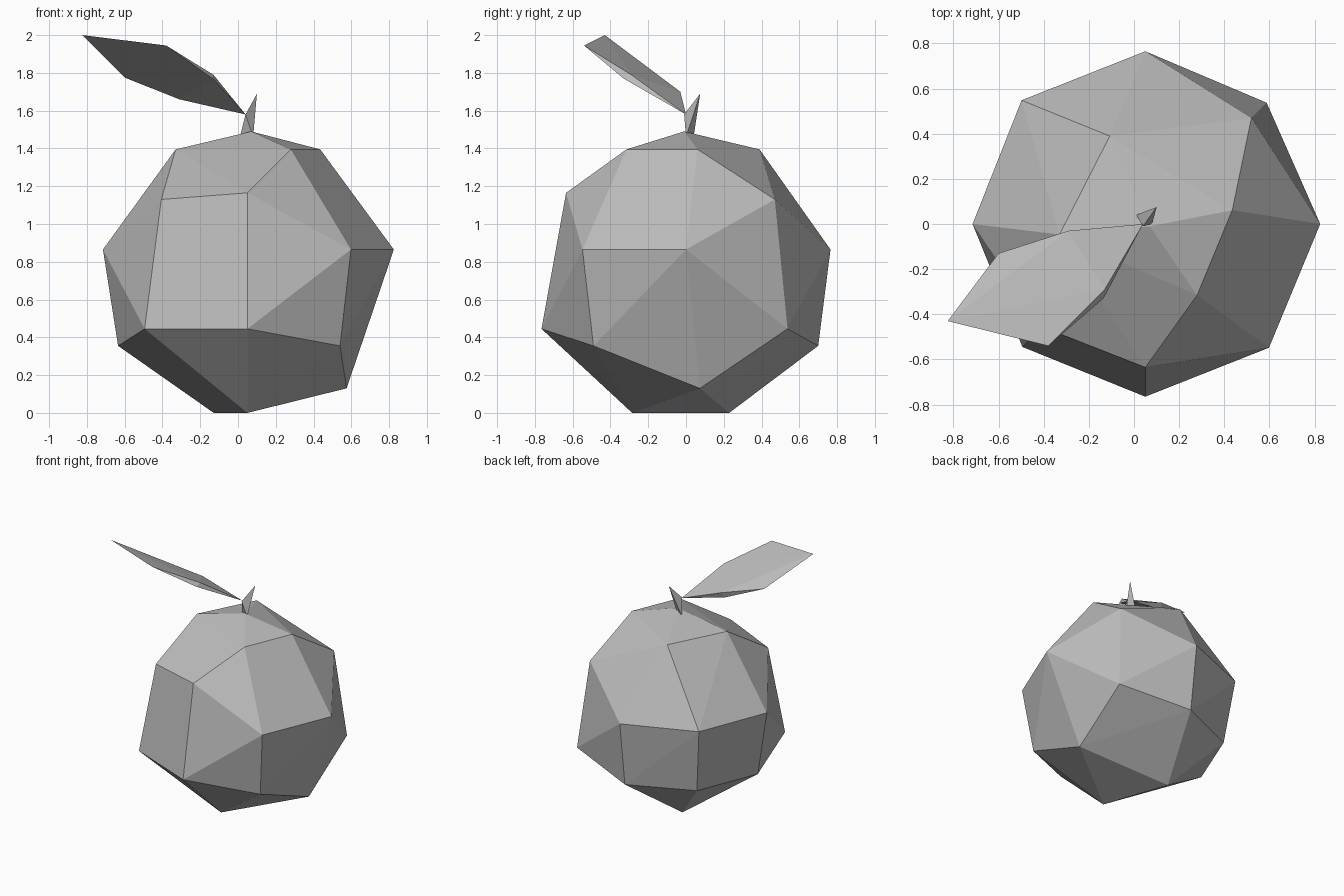
import bpy
import bmesh
from math import radians, cos, sin
from mathutils import Vector

# Remove the default cube only
default_cube = bpy.data.objects.get("Cube")
if default_cube:
    bpy.data.objects.remove(default_cube, do_unlink=True)


def make_material(name, colour):
    material = bpy.data.materials.new(name)
    material.use_nodes = True
    material.diffuse_color = colour
    for node in material.node_tree.nodes:
        if node.type == "BSDF_PRINCIPLED":
            node.inputs["Base Color"].default_value = colour
    return material


def make_faceted_solid(name, points, material):
    """Wrap a flat-faced solid around a few corner points."""
    mesh = bpy.data.meshes.new(name)
    bm = bmesh.new()
    for point in points:
        bm.verts.new(point)
    hull = bmesh.ops.convex_hull(bm, input=bm.verts[:])
    unused = {item for key in ("geom_interior", "geom_unused")
              for item in hull[key] if isinstance(item, bmesh.types.BMVert)}
    bmesh.ops.delete(bm, geom=list(unused), context="VERTS")
    bmesh.ops.recalc_face_normals(bm, faces=bm.faces[:])
    bm.to_mesh(mesh)
    bm.free()
    mesh.materials.append(material)
    solid = bpy.data.objects.new(name, mesh)
    bpy.context.collection.objects.link(solid)
    return solid


def ring(height, corners):
    """Corners of one ring, each given as angle in degrees and radius."""
    centre = Vector((0.05, 0, height))
    return [centre + Vector((cos(radians(angle)), sin(radians(angle)), 0)) * radius
            for angle, radius in corners.items()]


grey = make_material("light grey", (0.5, 0.5, 0.5, 1))

# Fruit: a roughly cut ball, ring by ring from crown to base
fruit_corners = [Vector((0.07, -0.01, 1.49))]
fruit_corners += ring(1.395, {9: .39, 112: .42, 187: .383, 306: .39})
fruit_corners += ring(1.165, {270: .635})
fruit_corners += ring(1.13, {45: .665, 225: .645})
fruit_corners += ring(0.865, {0: .775, 90: .765, 135: .775, 180: .765, 315: .775})
fruit_corners += ring(0.445, {45: .76, 225: .77, 270: .765})
fruit_corners += ring(0.355, {90: .7, 135: .69, 180: .685, 315: .693})
fruit_corners += ring(0.13, {8: .53})
fruit_corners += ring(0, {128: .29, 270: .285})
make_faceted_solid("fruit", fruit_corners, grey)

# Stem: a small leaning thorn
make_faceted_solid("stem", [
    (0.01, 0.04, 1.46), (0.08, 0, 1.46), (0.04, -0.01, 1.58), (0.1, 0.075, 1.69),
], grey)

# Leaf: a thin faceted blade, thickest near the stem
make_faceted_solid("leaf", [
    (0.04, 0, 1.58),
    (-0.31, -0.05, 1.66), (-0.29, -0.03, 1.7),
    (-0.6, -0.13, 1.775),
    (-0.825, -0.43, 2),
    (-0.38, -0.54, 1.945),
    (-0.13, -0.29, 1.79), (-0.135, -0.33, 1.77),
], grey)
